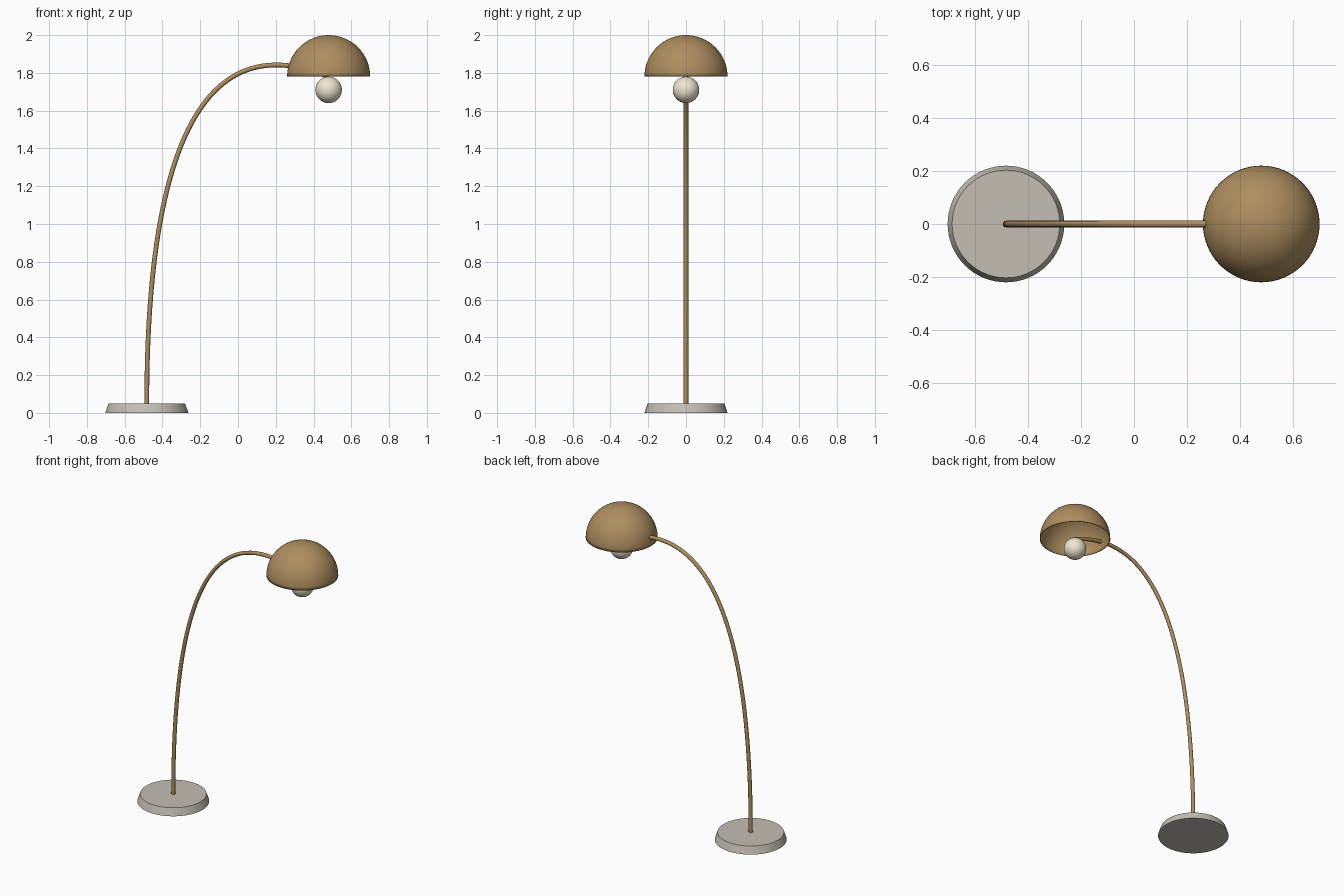
import bpy, bmesh, math

if "Cube" in bpy.data.objects:
    bpy.data.objects.remove(bpy.data.objects["Cube"])

SHADE_X, BASE_X = 0.48, -0.483


def material(name, rgb):
    m = bpy.data.materials.new(name)
    m.diffuse_color = (*rgb, 1)
    m.use_nodes = True
    m.node_tree.nodes["Principled BSDF"].inputs["Base Color"].default_value = m.diffuse_color
    return m


brass = material("brass", (0.42, 0.27, 0.115))
stone = material("stone", (0.55, 0.52, 0.45))
glass = material("warm_glass", (0.87, 0.80, 0.64))


def finish(obj, name, mat):
    obj.name = name
    obj.data.materials.append(mat)
    bpy.ops.object.select_all(action='DESELECT')
    obj.select_set(True)
    bpy.context.view_layer.objects.active = obj
    if obj.type == 'CURVE':
        bpy.ops.object.convert(target='MESH')
    bpy.ops.object.shade_smooth_by_angle(angle=math.radians(35))
    return bpy.context.object


# Weighted base: tapered disc
bpy.ops.mesh.primitive_cone_add(vertices=64, radius1=0.22, radius2=0.203, depth=0.05,
                                location=(BASE_X, 0, 0.025))
finish(bpy.context.object, "base", stone)

# Arching arm: one bezier sweep from the base to the lamp holder
curve = bpy.data.curves.new("arm", 'CURVE')
curve.dimensions = '3D'
curve.bevel_depth = 0.0125
curve.bevel_resolution = 4
curve.use_fill_caps = True
spline = curve.splines.new('BEZIER')
spline.resolution_u = 48
spline.bezier_points.add(1)
start, end = spline.bezier_points
for p in (start, end):
    p.handle_left_type = p.handle_right_type = 'FREE'
start.co = (BASE_X, 0, 0.045)
start.handle_left = (BASE_X, 0, -0.2)
start.handle_right = (BASE_X, 0, 1.32)
end.co = (SHADE_X, 0, 1.78)
end.handle_left = (-0.22, 0, 2.07)
end.handle_right = (SHADE_X + 0.2, 0, 1.7)
arm = bpy.data.objects.new("arm", curve)
bpy.context.collection.objects.link(arm)
finish(arm, "arm", brass)

# Dome shade: upper half of a sphere, thin shell
bpy.ops.mesh.primitive_uv_sphere_add(segments=64, ring_count=32, radius=0.22,
                                     location=(SHADE_X, 0, 1.78))
shade = bpy.context.object
bm = bmesh.new()
bm.from_mesh(shade.data)
bmesh.ops.delete(bm, geom=[v for v in bm.verts if v.co.z < -1e-4], context='VERTS')
bm.to_mesh(shade.data)
bm.free()
finish(shade, "shade", brass)
shell = shade.modifiers.new("shell", 'SOLIDIFY')
shell.thickness = 0.004
shell.offset = -1

# Globe bulb
bpy.ops.mesh.primitive_uv_sphere_add(segments=48, ring_count=24, radius=0.07,
                                     location=(SHADE_X, 0, 1.71))
finish(bpy.context.object, "bulb", glass)
